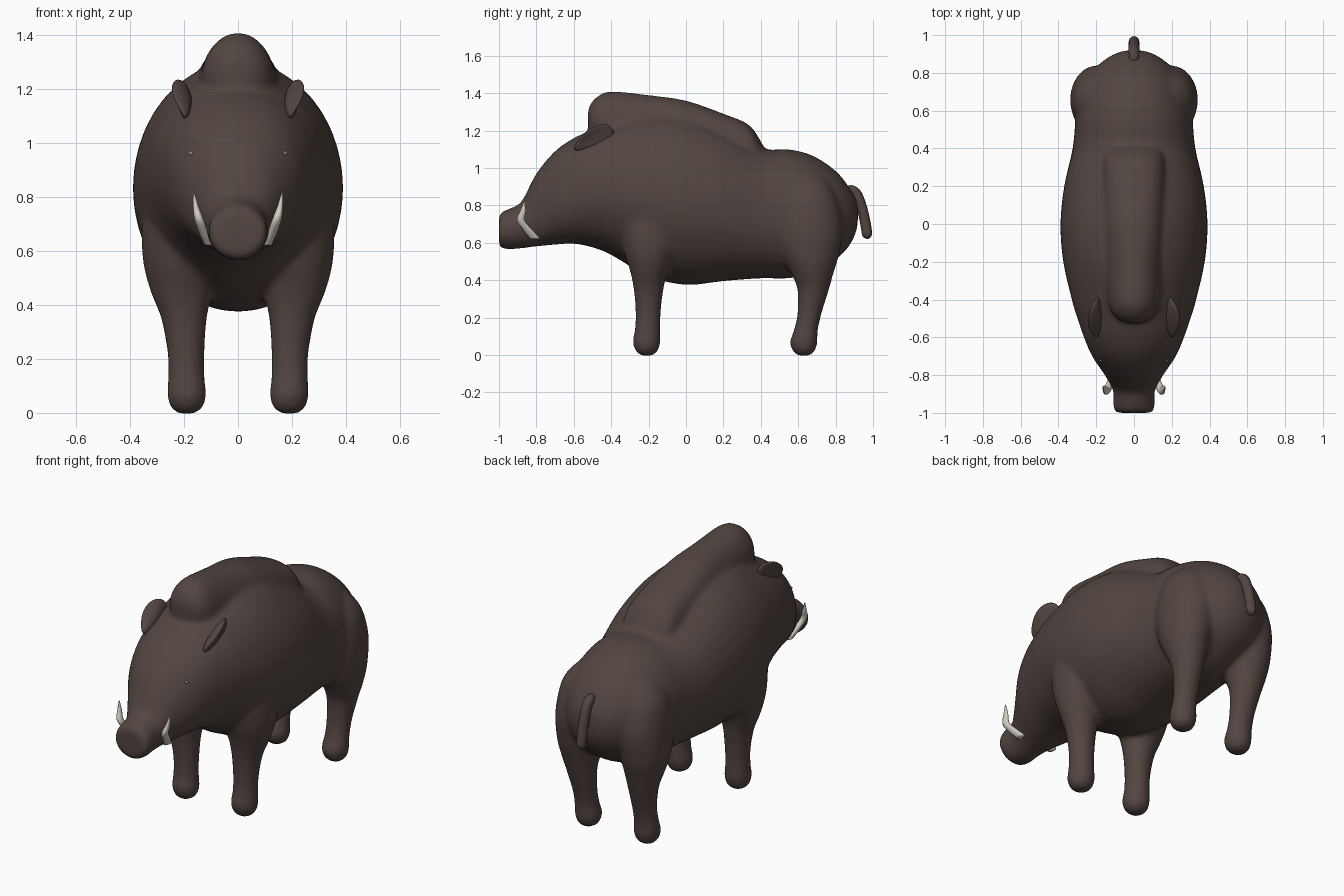
import bpy, bmesh, math
from mathutils import Vector, Matrix

if "Cube" in bpy.data.objects:
    bpy.data.objects.remove(bpy.data.objects["Cube"])


def material(name, rgb):
    m = bpy.data.materials.new(name)
    m.diffuse_color = (*rgb, 1)
    m.use_nodes = True
    m.node_tree.nodes["Principled BSDF"].inputs["Base Color"].default_value = m.diffuse_color
    return m


HIDE = material("dark brown hide", (0.085, 0.060, 0.052))
IVORY = material("ivory", (0.62, 0.60, 0.53))
EYE = material("pale eye", (0.30, 0.24, 0.22))


def spline(rows, steps=4):
    """Catmull-Rom interpolation between rows of numbers."""
    out = []
    for i in range(len(rows) - 1):
        a, b = rows[max(i - 1, 0)], rows[i]
        c, d = rows[i + 1], rows[min(i + 2, len(rows) - 1)]
        for s in range(steps):
            t = s / steps
            out.append([0.5 * (2 * q + (r - p) * t + (2 * p - 5 * q + 4 * r - u) * t * t
                               + (3 * q - p - 3 * r + u) * t ** 3)
                        for p, q, r, u in zip(a, b, c, d)])
    return out + [list(rows[-1])]


def loft(bm, rows, axis, sides=40):
    """Rows are (position, centre x, half width, low, high, squareness)."""
    rings = []
    for t, cx, rx, lo, hi, n in spline(rows):
        ring = []
        for k in range(sides):
            a = 2 * math.pi * k / sides
            c, s = math.cos(a), math.sin(a)
            u = cx + rx * math.copysign(abs(c) ** (2 / n), c)
            v = (lo + hi) / 2 + (hi - lo) / 2 * math.copysign(abs(s) ** (2 / n), s)
            ring.append(bm.verts.new((u, t, v) if axis == 'y' else (u, v, t)))
        rings.append(ring)
    faces = [bm.faces.new(rings[0]), bm.faces.new(rings[-1])]
    for p, q in zip(rings, rings[1:]):
        for k in range(sides):
            j = (k + 1) % sides
            faces.append(bm.faces.new((p[k], p[j], q[j], q[k])))
    bmesh.ops.recalc_face_normals(bm, faces=faces)


def finish(bm, name, mat):
    me = bpy.data.meshes.new(name)
    bm.to_mesh(me)
    bm.free()
    me.materials.append(mat)
    me.polygons.foreach_set("use_smooth", [True] * len(me.polygons))
    ob = bpy.data.objects.new(name, me)
    bpy.context.collection.objects.link(ob)
    return ob


bm = bmesh.new()
# Trunk and head, from snout to rump
trunk = [(-1.00, .085, .59, .74, 2), (-.985, .108, .57, .765, 2), (-.94, .11, .565, .785, 2),
         (-.88, .112, .57, .82, 2), (-.80, .155, .58, .97, 2.1), (-.70, .222, .59, 1.09, 2.2),
         (-.60, .265, .595, 1.16, 2.2), (-.50, .30, .575, 1.205, 2.1), (-.40, .33, .535, 1.25, 2),
         (-.20, .375, .42, 1.30, 2), (0, .39, .375, 1.29, 2), (.20, .37, .395, 1.21, 2.1),
         (.40, .325, .41, 1.105, 2.2), (.55, .31, .41, 1.10, 2.1), (.68, .285, .44, 1.065, 2),
         (.80, .225, .51, .985, 2), (.87, .155, .58, .90, 2), (.91, .08, .66, .83, 2),
         (.92, .02, .73, .77, 2)]
loft(bm, [(y, 0, r, lo, hi, n) for y, r, lo, hi, n in trunk], 'y')
# Raised shoulder hump and back ridge
hump = [(-.525, .03, 1.22, 1.30, 2), (-.51, .075, 1.16, 1.345, 2), (-.47, .115, 1.1, 1.385, 2),
        (-.40, .135, 1.05, 1.41, 2), (-.20, .15, 1.0, 1.39, 2), (0, .16, 1.0, 1.36, 2.2),
        (.20, .165, .95, 1.29, 2.4), (.33, .16, .95, 1.235, 2.4), (.39, .14, .95, 1.16, 2.2),
        (.43, .10, .95, 1.08, 2)]
loft(bm, [(y, 0, r, lo, hi, n) for y, r, lo, hi, n in hump], 'y')
# Legs with rounded feet
front_leg = [(-.003, .19, .03, -.24, -.18, 2), (.02, .19, .06, -.27, -.15, 2),
             (.07, .19, .074, -.285, -.137, 2), (.13, .192, .068, -.275, -.137, 2),
             (.22, .193, .069, -.27, -.135, 2), (.35, .20, .085, -.28, -.12, 2),
             (.45, .21, .115, -.30, -.095, 2), (.58, .215, .14, -.34, -.04, 2),
             (.75, .20, .15, -.36, -.02, 2), (.92, .18, .10, -.30, -.10, 2)]
back_leg = [(-.003, .19, .03, .60, .66, 2), (.02, .19, .06, .57, .69, 2),
            (.07, .19, .074, .555, .703, 2), (.13, .192, .068, .575, .705, 2),
            (.22, .193, .069, .595, .725, 2), (.35, .20, .085, .595, .765, 2),
            (.44, .205, .108, .56, .79, 2), (.54, .205, .128, .51, .82, 2),
            (.70, .195, .142, .47, .84, 2), (.86, .18, .13, .50, .80, 2),
            (.95, .16, .08, .56, .74, 2)]
for side in (1, -1):
    for leg in (front_leg, back_leg):
        loft(bm, [(r[0], side * r[1], *r[2:]) for r in leg], 'z', 24)
body = finish(bm, "body", HIDE)
# Fuse the volumes and soften the joins
rm = body.modifiers.new("fuse", 'REMESH')
rm.mode, rm.voxel_size, rm.use_smooth_shade = 'VOXEL', 0.014, True
sm = body.modifiers.new("soften", 'SMOOTH')
sm.factor, sm.iterations = 0.5, 10

# Tail
cu = bpy.data.curves.new("tail", 'CURVE')
cu.dimensions, cu.bevel_depth, cu.bevel_resolution = '3D', 0.028, 4
tail_path = spline([(.84, .87, .7), (.88, .882, .95), (.915, .855, 1), (.945, .77, 1),
                    (.962, .69, 1), (.968, .645, .95), (.970, .628, .6), (.970, .62, .1)])
sp = cu.splines.new('POLY')
sp.points.add(len(tail_path) - 1)
for p, (y, z, r) in zip(sp.points, tail_path):
    p.co, p.radius = (0, y, z, 1), r
sp.use_smooth = True
cu.use_fill_caps = True
cu.materials.append(HIDE)
bpy.context.collection.objects.link(bpy.data.objects.new("tail", cu))


def mirrored(ob):
    ob.modifiers.new("mirror", 'MIRROR')
    return ob


# Ears: flat leaves pointing backward, cupped on the outside
bm = bmesh.new()
bmesh.ops.create_uvsphere(bm, u_segments=24, v_segments=16, radius=1)
for v in bm.verts:
    x, y, z = v.co
    v.co = (.024 * x + .03 * z * z * (z > 0), .115 * y, .062 * z * (1 + .35 * y))
bm.transform(Matrix.Translation((.197, -.495, 1.155)) @ Matrix.Rotation(math.radians(27), 4, 'X')
             @ Matrix.Rotation(math.radians(14), 4, 'Y'))
mirrored(finish(bm, "ears", HIDE))

# Tusks: bent, tapering to a point
bm = bmesh.new()
tusk = [(.62, .108, .016, -.835, -.775, 2), (.67, .128, .018, -.875, -.82, 2),
        (.72, .145, .017, -.905, -.86, 2), (.77, .157, .010, -.887, -.855, 2),
        (.82, .164, .002, -.868, -.862, 2)]
loft(bm, tusk, 'z', 10)
mirrored(finish(bm, "tusks", IVORY))

# Eyes
bm = bmesh.new()
bmesh.ops.create_uvsphere(bm, u_segments=12, v_segments=8, radius=.009,
                          matrix=Matrix.Translation((.173, -.762, .963)))
eyes = mirrored(finish(bm, "eyes", EYE))
# Seat each eye on the surface of the head
bpy.context.view_layer.update()
hit, loc, nor, _ = body.evaluated_get(bpy.context.evaluated_depsgraph_get()).ray_cast(
    Vector((.173, -2, .963)), Vector((0, 1, 0)))
if hit:
    eyes.data.transform(Matrix.Translation((0, loc.y + .762 + .004, 0)))
